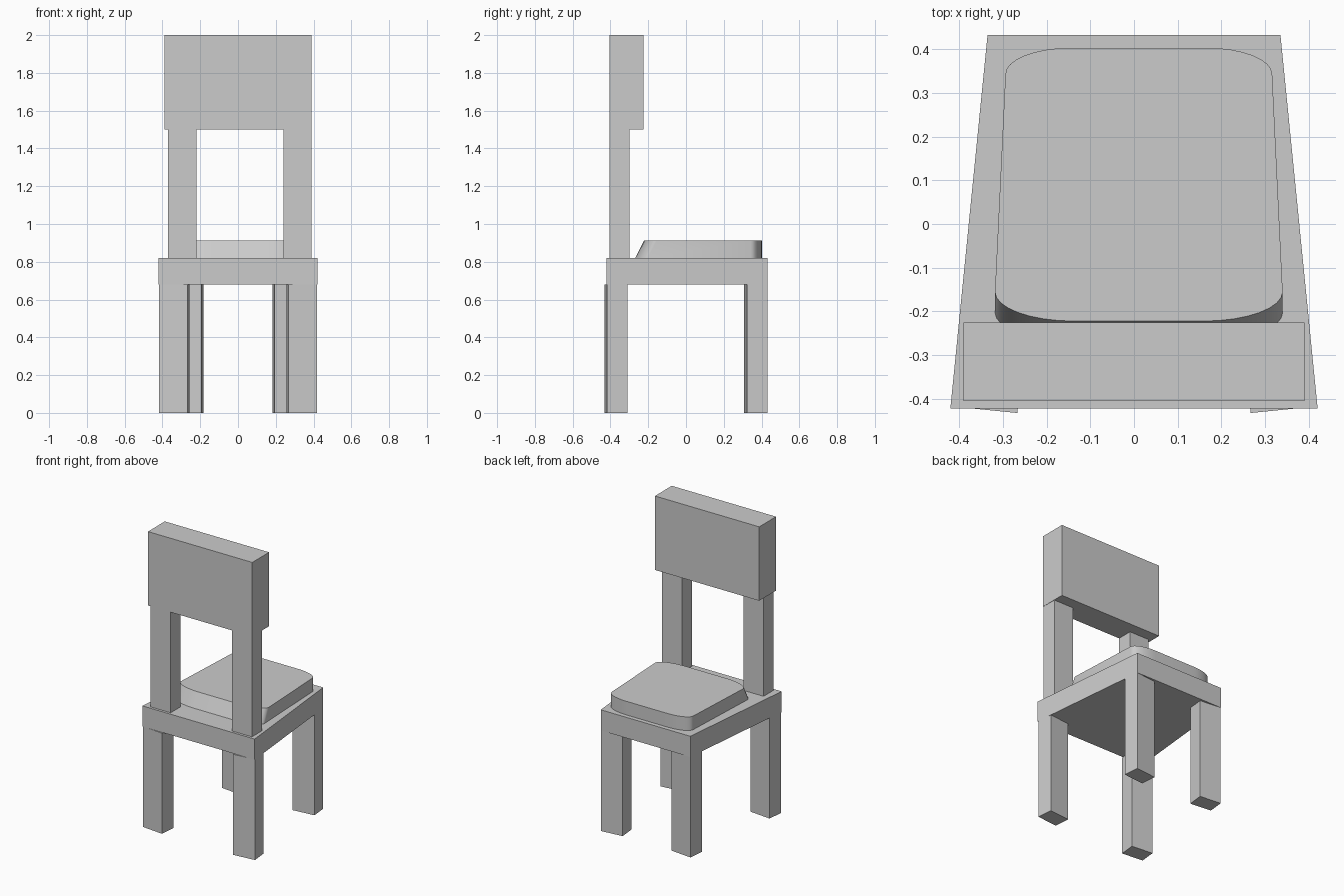
import bpy, math
from mathutils import Vector

cube = bpy.data.objects.get("Cube")
if cube:
    bpy.data.objects.remove(cube)

# Single flat grey
grey = bpy.data.materials.new("plain_grey")
grey.use_nodes = True
colour = (0.6, 0.6, 0.6, 1)
grey.diffuse_color = colour
grey.node_tree.nodes["Principled BSDF"].inputs["Base Color"].default_value = colour


def loft(name, bottom, top, z0, z1):
    """Solid between two matching counter-clockwise outlines."""
    n = len(bottom)
    verts = [(x, y, z0) for x, y in bottom] + [(x, y, z1) for x, y in top]
    faces = [tuple(reversed(range(n))), tuple(range(n, 2 * n))]
    faces += [(i, (i + 1) % n, (i + 1) % n + n, i + n) for i in range(n)]
    mesh = bpy.data.meshes.new(name)
    mesh.from_pydata(verts, [], faces)
    mesh.materials.append(grey)
    obj = bpy.data.objects.new(name, mesh)
    bpy.context.collection.objects.link(obj)
    return obj


def box(name, x0, x1, y0, y1, z0, z1):
    outline = [(x0, y0), (x1, y0), (x1, y1), (x0, y1)]
    return loft(name, outline, outline, z0, z1)


# Tapered seat slab
SEAT_LOW, SEAT_TOP = 0.68, 0.82
slab = [(-0.42, -0.422), (0.42, -0.422), (0.335, 0.432), (-0.335, 0.432)]
loft("seat", slab, slab, SEAT_LOW, SEAT_TOP)

# Legs turned to follow the tapered sides
for side, label in ((1, "left"), (-1, "right")):
    along = Vector((-0.1 * side, 1)).normalized() * 0.108
    inward = Vector((-side, -0.1)).normalized() * 0.153
    for end, corner, step in (("back", (0.419, -0.417), along),
                              ("front", (0.335, 0.431), -along)):
        c = Vector((side * corner[0], corner[1]))
        quad = [c, c + step, c + step + inward, c + inward]
        if step.cross(inward) < 0:
            quad.reverse()
        loft(f"{end}_{label}_leg", quad, quad, 0, SEAT_LOW)

# Back posts and thick head panel
box("right_back_post", -0.37, -0.22, -0.405, -0.30, SEAT_TOP, 1.5)
box("left_back_post", 0.24, 0.388, -0.405, -0.30, SEAT_TOP, 1.5)
box("back_panel", -0.39, 0.39, -0.405, -0.225, 1.5, 2.0)

# Rounded cushion, its rear edge sloping outward to the seat
top = []
for sx, sy, start in ((1, -1, 270), (1, 1, 0), (-1, 1, 90), (-1, -1, 180)):
    half, rx, ry, cy = (0.305, 0.15, 0.06, 0.343) if sy > 0 else (0.329, 0.18, 0.067, -0.155)
    for k in range(9):
        a = math.radians(start + k * 90 / 8)
        top.append((0.011 + sx * (half - rx) + rx * math.cos(a), cy + ry * math.sin(a)))
base = [(x, y - 0.047 if y < 0 else y) for x, y in top]
cushion = loft("cushion", base, top, SEAT_TOP, 0.912)
bpy.ops.object.select_all(action="DESELECT")
cushion.select_set(True)
bpy.context.view_layer.objects.active = cushion
bpy.ops.object.shade_smooth_by_angle(angle=math.radians(35))
